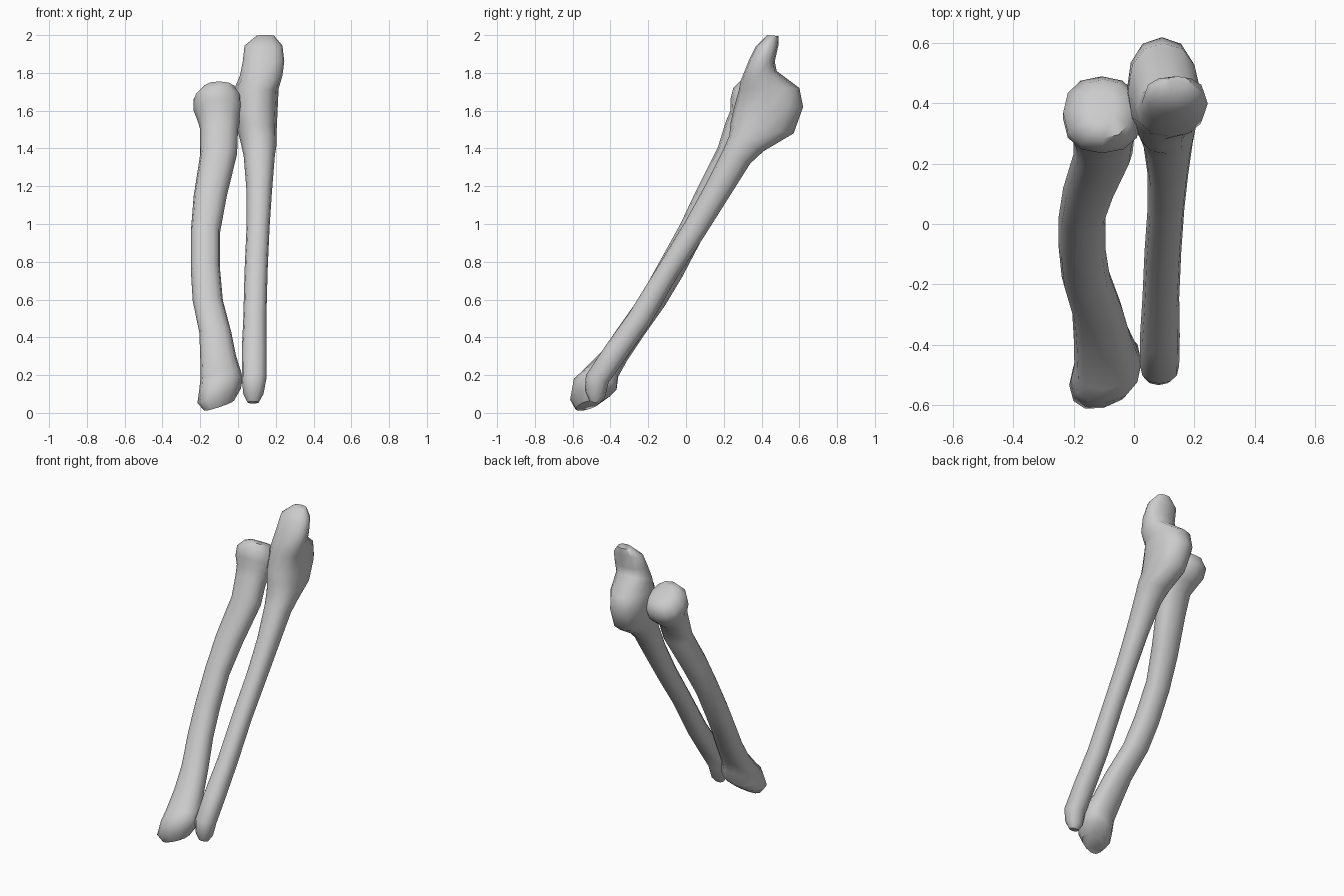
import bpy, bmesh, math
from mathutils import Vector

SIDES = 12


def bone(name, rings, shape=None):
    """Loft rings given as (front y, front z, back y, back z, left x, right x)."""
    bm = bmesh.new()
    loops = []
    for y0, z0, y1, z1, xl, xr in rings:
        mid = Vector(((xl + xr) / 2, (y0 + y1) / 2, (z0 + z1) / 2))
        depth = Vector((0, (y0 - y1) / 2, (z0 - z1) / 2))
        width = Vector(((xr - xl) / 2, 0, 0))
        loop = []
        for i in range(SIDES):
            a = math.tau * i / SIDES
            c, s = math.cos(a), math.sin(a)
            c = math.copysign(abs(c) ** 0.88, c)
            s = math.copysign(abs(s) ** 0.88, s)
            loop.append(bm.verts.new(mid + depth * c + width * s))
        loops.append(loop)
    for a, b in zip(loops, loops[1:]):
        for i in range(SIDES):
            j = (i + 1) % SIDES
            bm.faces.new((a[i], a[j], b[j], b[i]))
    bm.faces.new(loops[0][::-1])
    bm.faces.new(loops[-1])
    if shape:
        for v in bm.verts:
            shape(v.co)
    bmesh.ops.recalc_face_normals(bm, faces=bm.faces)
    mesh = bpy.data.meshes.new(name)
    bm.to_mesh(mesh)
    bm.free()
    ob = bpy.data.objects.new(name, mesh)
    bpy.context.collection.objects.link(ob)
    bpy.ops.object.select_all(action='DESELECT')
    ob.select_set(True)
    bpy.context.view_layer.objects.active = ob
    bpy.ops.object.shade_smooth_by_angle(angle=math.radians(50))
    return ob


def wrist_slant(co):
    # the wrist end drops and swings forward on its outer side
    w = max(0.0, min(1.0, (0.3 - co.z) / 0.2))
    d = co.x + 0.1
    co.z += 0.33 * d * w
    co.y += 0.25 * d * w


# Forearm bone with the round head and broad wrist end
bone("radius_bone", [
    (-.58, .03, -.46, .05, -.18, -.02),
    (-.61, .09, -.40, .09, -.215, .015),
    (-.595, .18, -.37, .12, -.205, .025),
    (-.55, .22, -.36, .19, -.198, .015),
    (-.45, .32, -.31, .28, -.20, -.01),
    (-.36, .45, -.23, .40, -.205, -.035),
    (-.24, .62, -.11, .57, -.24, -.08),
    (-.14, .80, -.02, .72, -.25, -.095),
    (-.03, 1.0, .08, .91, -.25, -.095),
    (.06, 1.19, .18, 1.10, -.235, -.06),
    (.17, 1.41, .30, 1.33, -.20, -.005),
    (.21, 1.54, .35, 1.46, -.20, 0),
    (.235, 1.60, .41, 1.50, -.215, .01),
    (.235, 1.66, .46, 1.54, -.235, .025),
    (.25, 1.72, .49, 1.60, -.235, .02),
    (.285, 1.755, .48, 1.66, -.19, -.01),
    (.33, 1.75, .44, 1.69, -.15, -.06),
], wrist_slant)

# Longer bone with the elbow hook and its notch
bone("ulna_bone", [
    (-.51, .06, -.46, .05, .05, .11),
    (-.535, .12, -.43, .08, .028, .135),
    (-.53, .20, -.41, .16, .02, .15),
    (-.43, .35, -.31, .30, .02, .152),
    (-.30, .53, -.19, .47, .028, .15),
    (-.14, .79, -.04, .73, .035, .157),
    (0, 1.02, .10, .94, .045, .167),
    (.11, 1.22, .22, 1.13, .045, .18),
    (.20, 1.40, .34, 1.32, .03, .195),
    (.23, 1.47, .41, 1.385, .015, .205),
    (.235, 1.53, .57, 1.48, -.005, .205),
    (.25, 1.60, .62, 1.62, -.025, .21),
    (.28, 1.71, .60, 1.72, -.02, .215),
    (.29, 1.76, .48, 1.81, .01, .235),
    (.33, 1.86, .47, 1.86, .025, .245),
    (.37, 1.94, .49, 1.95, .035, .235),
    (.43, 2.0, .49, 1.995, .10, .19),
])
